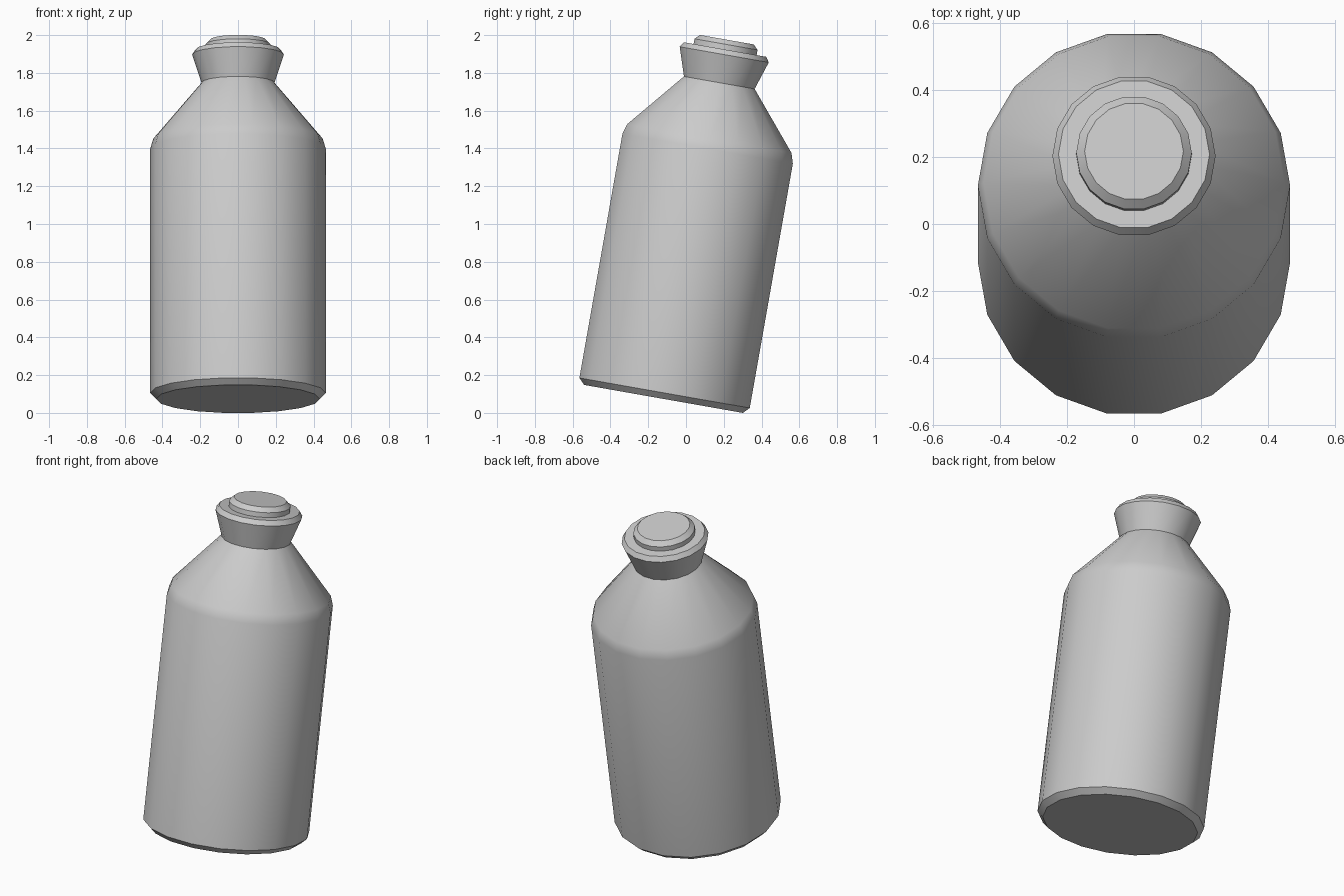
import bpy
import bmesh
import math

if "Cube" in bpy.data.objects:
    bpy.data.objects.remove(bpy.data.objects["Cube"])

SIDES = 18
TILT = math.radians(10)


def revolve(name, profile):
    """Closed solid of revolution from (radius, height) points."""
    bm = bmesh.new()
    rings = []
    for r, h in profile:
        rings.append([bm.verts.new((r * math.cos(2 * math.pi * i / SIDES),
                                    r * math.sin(2 * math.pi * i / SIDES), h))
                      for i in range(SIDES)])
    for lower, upper in zip(rings, rings[1:]):
        for i in range(SIDES):
            j = (i + 1) % SIDES
            bm.faces.new((lower[i], lower[j], upper[j], upper[i]))
    bm.faces.new(rings[0][::-1])
    bm.faces.new(rings[-1])
    bmesh.ops.recalc_face_normals(bm, faces=bm.faces)
    mesh = bpy.data.meshes.new(name)
    bm.to_mesh(mesh)
    bm.free()
    obj = bpy.data.objects.new(name, mesh)
    bpy.context.collection.objects.link(obj)
    bpy.context.view_layer.objects.active = obj
    obj.select_set(True)
    bpy.ops.object.shade_smooth_by_angle(angle=math.radians(30))
    return obj


bottle = revolve("bottle", [
    (0.433, 0.0), (0.465, 0.032),       # bevelled base
    (0.465, 1.345), (0.448, 1.400),     # body wall and rounded shoulder
    (0.193, 1.700),                     # neck
    (0.243, 1.851), (0.225, 1.878),     # flared collar with bevelled rim
    (0.172, 1.878), (0.172, 1.906), (0.147, 1.931),  # stopper
])

# Lean the bottle backwards, resting on its lower rear edge
bottle.rotation_euler = (-TILT, 0, 0)
bottle.location = (0, -0.119, 0.426 * math.sin(TILT))
